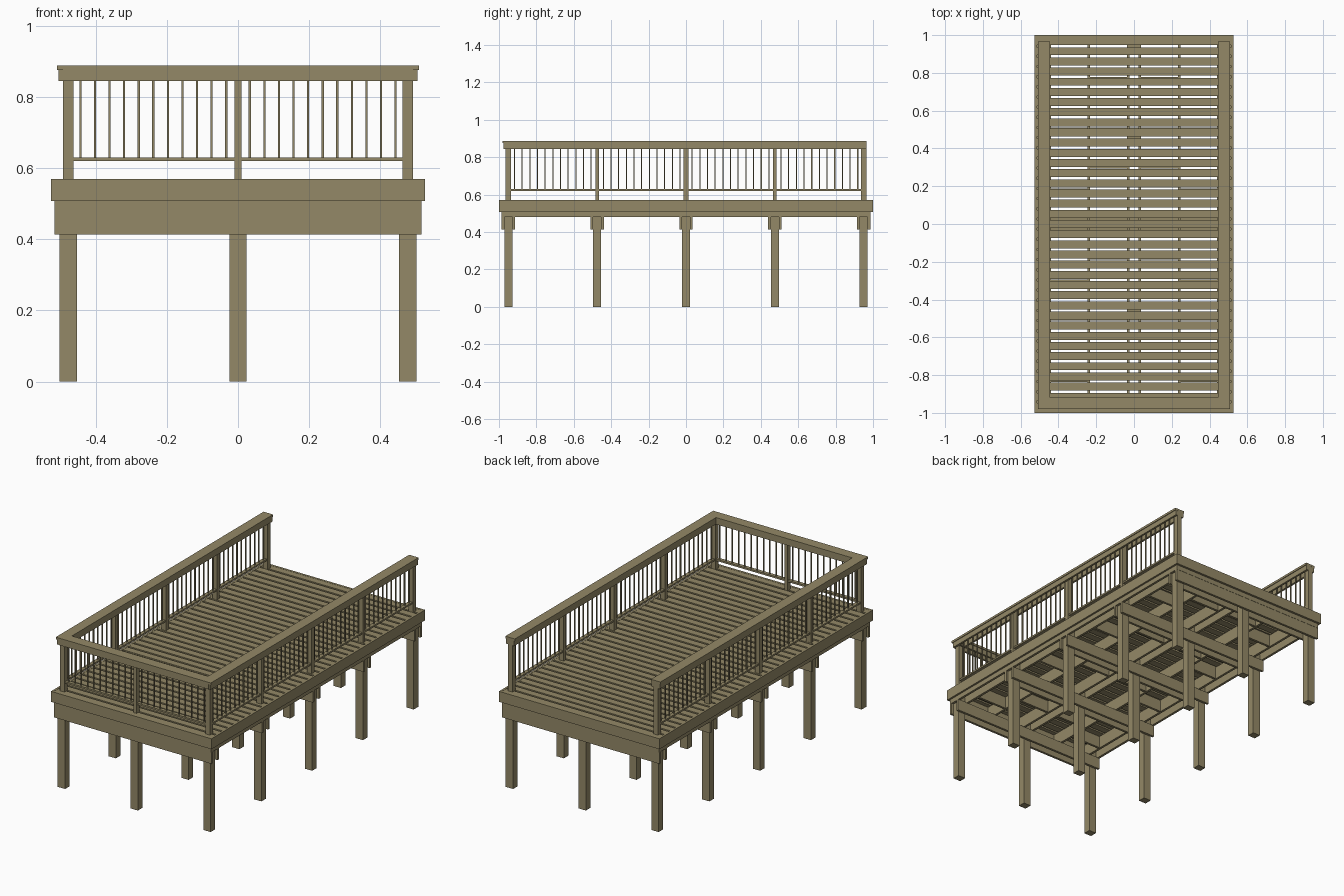
import bpy, bmesh

if "Cube" in bpy.data.objects:
    bpy.data.objects.remove(bpy.data.objects["Cube"])

wood = bpy.data.materials.new("weathered wood")
wood.diffuse_color = (0.296, 0.25, 0.136, 1)
wood.use_nodes = True
wood.node_tree.nodes["Principled BSDF"].inputs["Base Color"].default_value = wood.diffuse_color


def build(name, boxes):
    """One object from a list of (x0, x1, y0, y1, z0, z1) boxes."""
    bm = bmesh.new()
    for x0, x1, y0, y1, z0, z1 in boxes:
        for v in bmesh.ops.create_cube(bm, size=1)['verts']:
            v.co.x = x1 if v.co.x > 0 else x0
            v.co.y = y1 if v.co.y > 0 else y0
            v.co.z = z1 if v.co.z > 0 else z0
    me = bpy.data.meshes.new(name)
    bm.to_mesh(me)
    bm.free()
    me.materials.append(wood)
    ob = bpy.data.objects.new(name, me)
    bpy.context.collection.objects.link(ob)
    return ob


def stick(x, y, wx, wy, z0, z1):
    return (x - wx / 2, x + wx / 2, y - wy / 2, y + wy / 2, z0, z1)


ROWS = [-0.95, -0.475, 0, 0.475, 0.95]
COLS = [-0.477, 0, 0.477]

# support posts
build("support_posts", [stick(x, y, 0.048, 0.043, 0, 0.55) for x in COLS for y in ROWS])

# paired cross beams sandwiching the posts
build("cross_beams", [stick(0, y + s * 0.0285, 1.03, 0.014, 0.413, 0.482)
                      for y in ROWS for s in (-1, 1)])

# joists along the deck, doubled around each post column
JX = [-0.508, -0.446, -0.24, -0.031, 0.031, 0.24, 0.446, 0.508]
build("joists", [stick(x, 0, 0.014, 1.974, 0.48, 0.553) for x in JX])
build("end_joists", [stick(0, s * 0.98, 1.03, 0.014, 0.48, 0.553) for s in (-1, 1)])

# staggered blocking between the joists
blocks = []
for b, (x0, x1) in enumerate([(-0.446, -0.24), (-0.24, -0.031), (0.031, 0.24), (0.24, 0.446)]):
    for k, y in enumerate((-0.77, -0.24, 0.24, 0.71)):
        off = 0.06 if b in (1, 2) else -0.06
        blocks.append((x0, x1, y + off - 0.007, y + off + 0.007, 0.482, 0.553))
build("joist_blocking", blocks)

# deck boards
build("deck_boards", [stick(0, 0.0538 * i, 1.03, 0.042, 0.553, 0.569) for i in range(-18, 19)])

# fascia around the deck edge
build("deck_fascia",
      [stick(s * 0.5195, 0, 0.013, 2.0, 0.508, 0.57) for s in (-1, 1)] +
      [stick(0, s * 0.9935, 1.026, 0.013, 0.508, 0.57) for s in (-1, 1)])

# railing posts: main ones square, intermediate ones slimmer
rail_posts = []
for x in (COLS[0], COLS[2]):
    for i, y in enumerate(ROWS):
        rail_posts.append(stick(x, y, 0.03, 0.029 if i % 2 == 0 else 0.02, 0.55, 0.876))
rail_posts.append(stick(0, ROWS[0], 0.021, 0.03, 0.55, 0.876))
build("railing_posts", rail_posts)

# top cap: two sides and the front
build("rail_cap",
      [stick(s * 0.477, -0.0075, 0.062, 1.945, 0.875, 0.888) for s in (-1, 1)] +
      [(-0.446, 0.446, -0.98, -0.918, 0.875, 0.888)])

# upper rails on both faces of the posts
upper = []
for s in (-1, 1):
    for o in (-0.021, 0.021):
        x = s * (0.477 + o)
        upper.append(stick(x, -0.005, 0.012, 1.94, 0.845, 0.875))
for y in (-0.971, -0.929):
    upper.append(stick(0, y, 0.984, 0.012, 0.845, 0.875))
build("upper_rails", upper)

# bottom rails
build("bottom_rails",
      [stick(s * 0.477, 0, 0.022, 1.88, 0.62, 0.63) for s in (-1, 1)] +
      [stick(0, -0.95, 0.93, 0.022, 0.62, 0.63)])

# balusters, eleven in each bay
bal = []
for i in range(11):
    d = 0.033 + 0.041 * i
    for s in (-1, 1):
        bal.append(stick(s * d, -0.95, 0.006, 0.006, 0.625, 0.875))
        for y in ROWS[:4]:
            bal.append(stick(s * 0.477, y + d, 0.006, 0.006, 0.625, 0.875))
build("balusters", bal)
